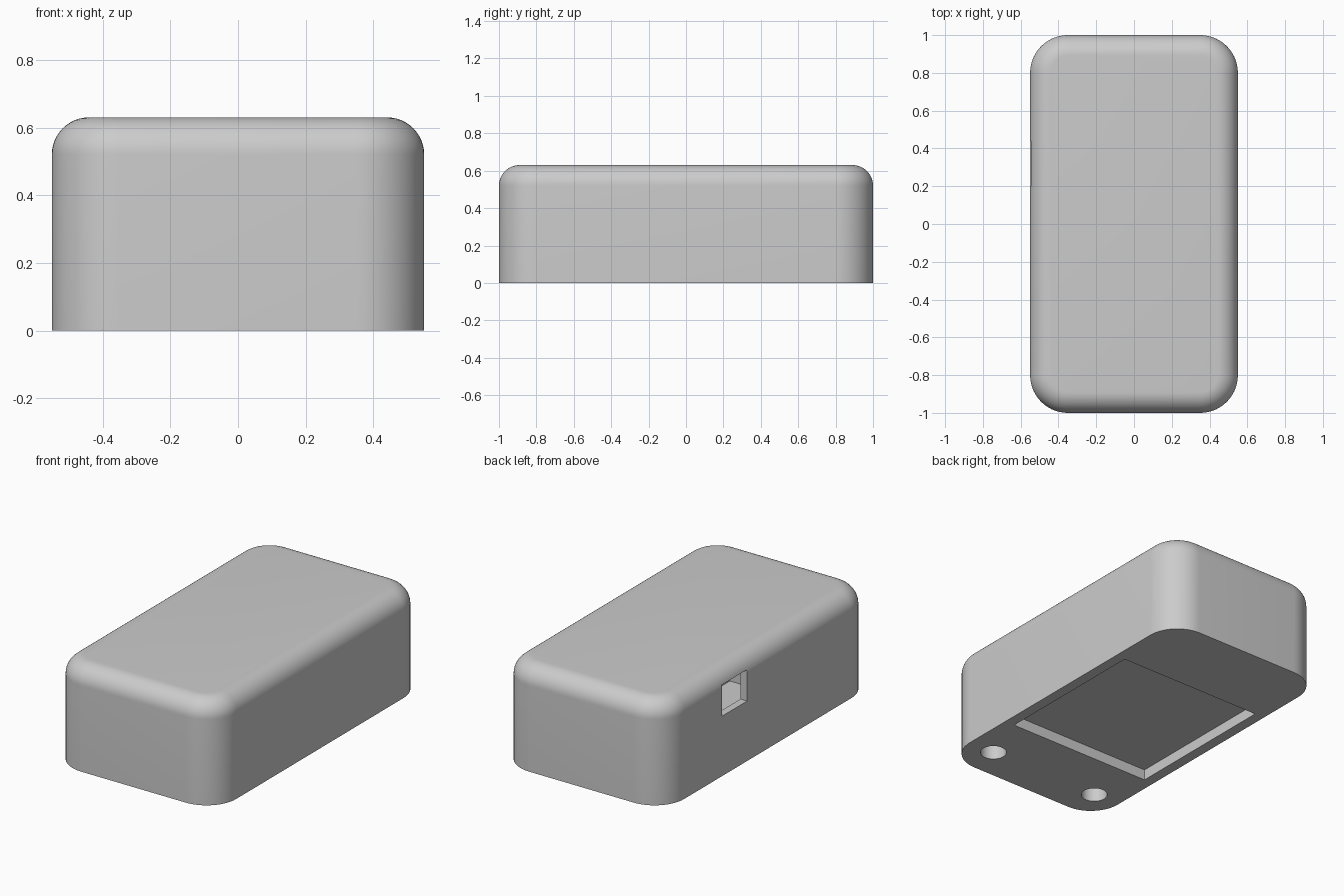
import bpy, bmesh
from mathutils import Matrix, Vector

cube = bpy.data.objects.get("Cube")
if cube:
    bpy.data.objects.remove(cube, do_unlink=True)

WIDTH, LENGTH, HEIGHT = 1.10, 2.0, 0.63
CORNER, TOP_ROUND = 0.2, 0.11

grey = bpy.data.materials.new("light_grey_plastic")
grey.use_nodes = True
grey.diffuse_color = (0.6, 0.6, 0.6, 1)
grey.node_tree.nodes["Principled BSDF"].inputs["Base Color"].default_value = (0.6, 0.6, 0.6, 1)


def add_object(name, bm):
    mesh = bpy.data.meshes.new(name)
    bm.to_mesh(mesh)
    bm.free()
    mesh.materials.append(grey)
    obj = bpy.data.objects.new(name, mesh)
    bpy.context.collection.objects.link(obj)
    return obj


def box(low, high):
    low, high = Vector(low), Vector(high)
    size, centre = high - low, (low + high) / 2
    bm = bmesh.new()
    bmesh.ops.create_cube(bm, size=1, matrix=Matrix.Translation(centre) @ Matrix.Diagonal((*size, 1)))
    return bm


def cut(target, name, bm):
    cutter = add_object(name, bm)
    cutter.hide_render = True
    mod = target.modifiers.new(name, "BOOLEAN")
    mod.operation, mod.solver, mod.object = "DIFFERENCE", "EXACT", cutter
    bpy.context.view_layer.objects.active = target
    bpy.ops.object.modifier_apply(modifier=name)
    bpy.data.objects.remove(cutter, do_unlink=True)


# Shell: round the upright corners, then the top rim
bm = box((-WIDTH / 2, -LENGTH / 2, 0), (WIDTH / 2, LENGTH / 2, HEIGHT))
upright = [e for e in bm.edges if abs(e.verts[0].co.z - e.verts[1].co.z) > 0.1]
bmesh.ops.bevel(bm, geom=upright, offset=CORNER, segments=14, profile=0.5, affect="EDGES")
rim = [e for e in bm.edges if all(v.co.z > HEIGHT - 0.001 for v in e.verts)]
bmesh.ops.bevel(bm, geom=rim, offset=TOP_ROUND, segments=12, profile=0.5, affect="EDGES")
case = add_object("case_body", bm)

# Shallow square recess in the underside
cut(case, "base_recess", box((-0.485, -0.485, -0.1), (0.485, 0.495, 0.065)))

# Round screw holes near the front of the underside
for side in (-1, 1):
    bm = bmesh.new()
    bmesh.ops.create_cone(bm, cap_ends=True, segments=32, radius1=0.074, radius2=0.074, depth=0.8,
                          matrix=Matrix.Translation((side * 0.375, -0.8, 0)))
    cut(case, "screw_hole", bm)

# Inner chamber and the port that opens into it on the right side
cut(case, "inner_chamber", box((-0.505, -0.42, 0.1), (0.0, 0.46, 0.56)))
cut(case, "side_port", box((-0.7, 0.2, 0.363), (-0.45, 0.44, 0.55)))

# Smooth rounds, sharp cut edges
bpy.ops.object.select_all(action="DESELECT")
case.select_set(True)
bpy.context.view_layer.objects.active = case
bpy.ops.object.shade_smooth_by_angle(angle=0.6)
